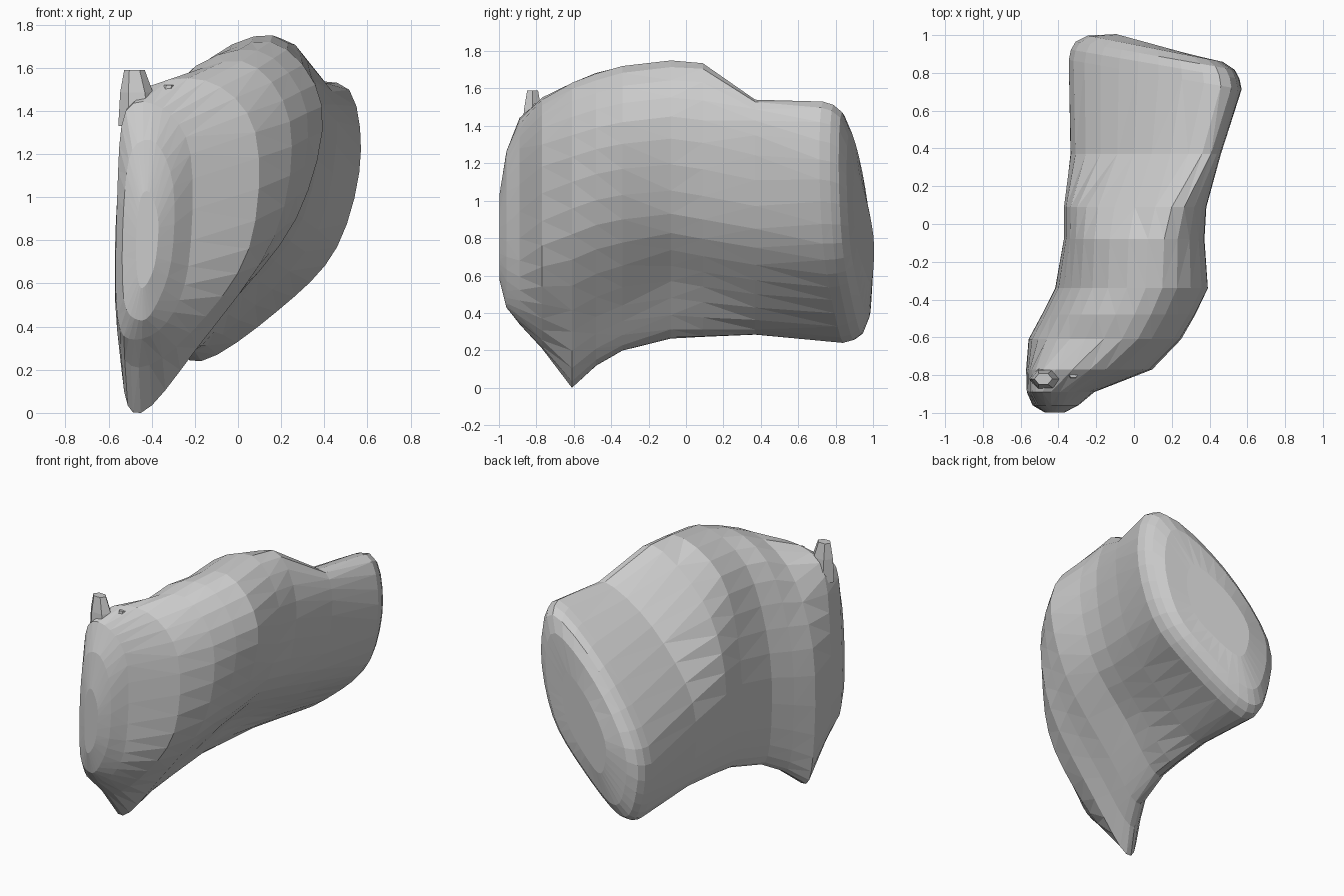
import bpy, bmesh
from mathutils import Vector

if "Cube" in bpy.data.objects:
    bpy.data.objects.remove(bpy.data.objects["Cube"])

STEPS = 4  # subdivisions between section control points


def smooth_ring(y, tilt, pts):
    """Closed Catmull-Rom outline in x/z, sheared along y by x."""
    ring, n = [], len(pts)
    for i in range(n):
        a, b, c, d = (Vector(pts[(i + k) % n]) for k in (-1, 0, 1, 2))
        for s in range(STEPS):
            t = s / STEPS
            p = 0.5 * (2 * b + (c - a) * t + (2 * a - 5 * b + 4 * c - d) * t ** 2
                       + (3 * b - a - 3 * c + d) * t ** 3)
            ring.append(Vector((p.x, y + tilt * p.x, p.y)))
    return ring


def shrink(ring, f, dy):
    c = sum(ring, Vector()) / len(ring)
    out = [c + (p - c) * f for p in ring]
    return [Vector((q.x, p.y * 0.5 + q.y * 0.5 + dy, q.z)) for p, q in zip(ring, out)]


def loft(name, rings):
    bm = bmesh.new()
    rows = [[bm.verts.new(p) for p in r] for r in rings]
    n = len(rows[0])
    for a, b in zip(rows, rows[1:]):
        for i in range(n):
            j = (i + 1) % n
            bm.faces.new((a[i], a[j], b[j], b[i]))
    for row in (rows[0], rows[-1]):
        c = bm.verts.new(sum((v.co for v in row), Vector()) / n)
        for i in range(n):
            bm.faces.new((row[i], row[(i + 1) % n], c))
    bmesh.ops.triangulate(bm, faces=bm.faces[:])
    bmesh.ops.recalc_face_normals(bm, faces=bm.faces[:])
    me = bpy.data.meshes.new(name)
    bm.to_mesh(me)
    bm.free()
    ob = bpy.data.objects.new(name, me)
    bpy.context.collection.objects.link(ob)
    return ob


# Sections run bottom, up the right side, top, down the left side
rings = []


def section(y, pts, tilt=0):
    rings.append(smooth_ring(y, tilt, pts))


# Narrow front ridge
section(-0.998, [(-.45, .58), (-.41, .62), (-.38, .72), (-.37, .9), (-.41, 1.02), (-.45, 1.0), (-.47, .85), (-.47, .67)])
section(-0.96, [(-.46, .43), (-.39, .48), (-.31, .7), (-.3, 1.05), (-.38, 1.25), (-.49, 1.22), (-.53, .95), (-.53, .53)])
section(-0.89, [(-.48, .34), (-.33, .42), (-.23, .68), (-.22, 1.2), (-.35, 1.41), (-.52, 1.4), (-.56, 1.0), (-.56, .45)])
section(-0.77, [(-.46, .21), (-.22, .37), (.05, .76), (.08, 1.3), (-.15, 1.54), (-.48, 1.46), (-.56, 1.0), (-.56, .38)])
# Pointed lower tip
section(-0.61, [(-.45, 0), (-.19, .3), (.17, .82), (.24, 1.35), (.02, 1.63), (-.34, 1.47), (-.54, .95), (-.54, .2)])
section(-0.48, [(-.37, .12), (-.14, .38), (.22, .87), (.32, 1.39), (.09, 1.68), (-.28, 1.53), (-.47, .96), (-.47, .28)])
# Body
section(-0.34, [(-.3, .2), (-.09, .44), (.27, .9), (.39, 1.42), (.15, 1.72), (-.22, 1.54), (-.4, .98), (-.4, .35)])
section(-0.08, [(-.24, .27), (0, .57), (.28, .93), (.37, 1.45), (.16, 1.75), (-.21, 1.56), (-.36, 1.02), (-.35, .41)])
section(0.09, [(-.22, .275), (.02, .54), (.3, .9), (.38, 1.43), (.2, 1.735), (-.19, 1.45), (-.36, 1.0), (-.34, .42)])
section(0.37, [(-.2, .285), (.08, .5), (.37, .85), (.46, 1.35), (.36, 1.54), (0, 1.33), (-.31, .89), (-.31, .41)])
# Slanted rear end with rounded rim
section(0.81, [(-.17, .24), (.18, .47), (.46, .77), (.57, 1.22), (.46, 1.53), (.02, 1.25), (-.32, .78), (-.31, .38)], -0.17)
rim = rings[-1]
rings += [shrink(rim, f, dy) for f, dy in ((.975, .055), (.92, .1), (.78, .137), (.45, .158))]
loft("bone_body", rings)


# Small broken spurs on top of the front ridge
def spur(name, x, y, z, r, h, lean):
    prof = [(r, 0, 0), (r * .8, h * .6, lean * .5), (r * .5, h, lean)]
    ring = [(1, 0), (.5, .87), (-.5, .87), (-1, 0), (-.5, -.87), (.5, -.87)]
    loft(name, [[Vector((x + l + rr * a, y + .7 * rr * b, z + hh)) for a, b in ring]
                for rr, hh, l in prof])


spur("tall_spur", -.46, -.82, 1.33, .095, .26, -.02)
spur("small_spur", -.34, -.8, 1.39, .045, .13, .02)
